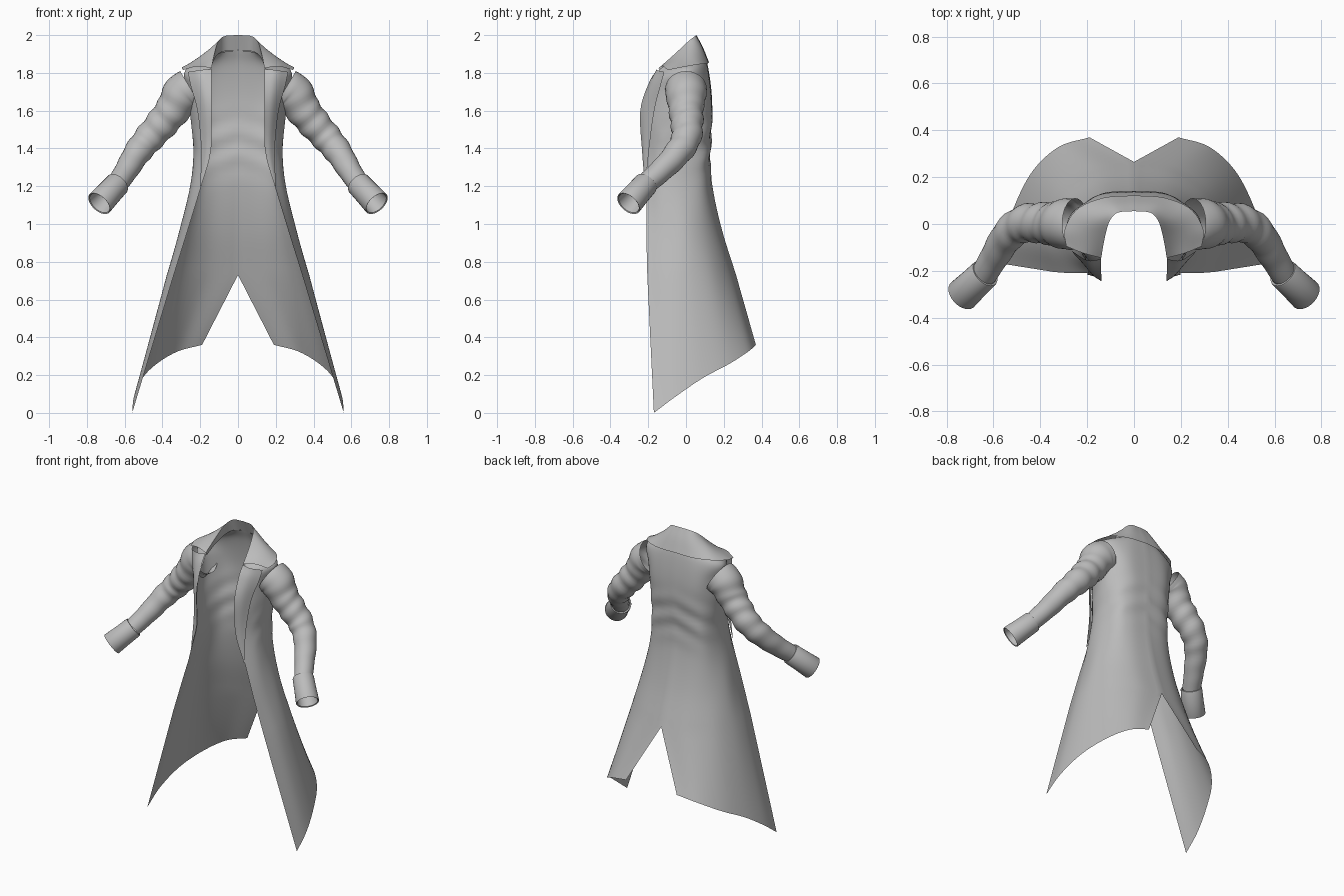
import bpy, math
from mathutils import Vector as V

if "Cube" in bpy.data.objects:
    bpy.data.objects.remove(bpy.data.objects["Cube"])

cloth = bpy.data.materials.new("grey_cloth")
cloth.diffuse_color = (0.5, 0.5, 0.5, 1)
cloth.use_nodes = True
cloth.node_tree.nodes["Principled BSDF"].inputs["Base Color"].default_value = cloth.diffuse_color


def smooth(pts, n):
    """Points along a smooth curve through pts, n steps per span."""
    p = [V(q) for q in pts]
    p = [2 * p[0] - p[1]] + p + [2 * p[-1] - p[-2]]
    out = []
    for i in range(1, len(p) - 2):
        a, b, c, d = p[i - 1:i + 3]
        for k in range(n):
            t = k / n
            out.append(0.5 * (2 * b + (c - a) * t + (2 * a - 5 * b + 4 * c - d) * t * t
                              + (3 * b - a - 3 * c + d) * t ** 3))
    return out + [p[-2]]


def columns(rows, n):
    """Refine a stack of rows downwards."""
    return [list(r) for r in zip(*[smooth(c, n) for c in zip(*rows)])]


def sheet(name, rows, closed=False, angle=40):
    """Mesh from a grid of points, mirrored to the other side."""
    w = len(rows[0])
    verts = [p for r in rows for p in r]
    faces = []
    for r in range(len(rows) - 1):
        for c in range(w if closed else w - 1):
            d = (c + 1) % w
            faces.append((r * w + c, r * w + d, (r + 1) * w + d, (r + 1) * w + c))
    me = bpy.data.meshes.new(name)
    me.from_pydata(verts, [], faces)
    me.materials.append(cloth)
    ob = bpy.data.objects.new(name, me)
    bpy.context.collection.objects.link(ob)
    m = ob.modifiers.new("mirror", 'MIRROR')
    m.use_clip = True
    m.merge_threshold = 0.0005
    bpy.ops.object.select_all(action='DESELECT')
    ob.select_set(True)
    bpy.context.view_layer.objects.active = ob
    bpy.ops.object.shade_smooth_by_angle(angle=math.radians(angle))
    return ob


def ring(centre, tangent, r, n=28, crease=None):
    t = tangent.normalized()
    a = V((0, 1, 0)).cross(t).normalized()
    b = t.cross(a)
    out = []
    for k in range(n):
        th = 2 * math.pi * k / n
        rr = r * (1 + (crease(th) if crease else 0))
        out.append(centre + a * rr * math.cos(th) + b * rr * math.sin(th))
    return out


# Coat body: half sections from centre back round the side to the front edge
def level(z, *xy):
    return [(x, y, z) for x, y in xy]


sections = [
    [(0, .09, 1.92), (.08, .075, 1.91), (.13, .03, 1.89), (.15, -.03, 1.87), (.15, -.09, 1.845), (.14, -.14, 1.82)],
    [(0, .115, 1.84), (.13, .105, 1.83), (.24, .06, 1.82), (.28, -.01, 1.81), (.23, -.1, 1.79), (.14, -.17, 1.77)],
    level(1.70, (0, .135), (.14, .125), (.22, .08), (.265, 0), (.22, -.12), (.14, -.215)),
    level(1.55, (0, .14), (.13, .13), (.21, .08), (.25, -.01), (.22, -.13), (.14, -.24)),
    level(1.38, (0, .13), (.13, .12), (.20, .08), (.235, -.02), (.22, -.13), (.145, -.225)),
    level(1.20, (0, .14), (.13, .125), (.21, .08), (.25, -.02), (.245, -.13), (.195, -.21)),
    level(0.97, (0, .19), (.15, .165), (.25, .10), (.305, 0), (.30, -.11), (.265, -.21)),
    level(0.73, (0, .265), (.17, .235), (.30, .15), (.365, .03), (.375, -.09), (.34, -.205)),
]
hem = [(.19, .37, .36), (.32, .33, .325), (.43, .23, .26), (.505, .09, .185), (.55, -.05, .09), (.56, -.17, 0)]
rows = columns([smooth(s, 6) for s in sections], 6)
# Skirt falls straight to the slanted hem, leaving the back vent open
last, end = rows[-1], smooth(hem, 6)
rows += [[a.lerp(b, k / 8) for a, b in zip(last, end)] for k in range(1, 9)]
# Soft waist creases on the back and sides
for r in rows:
    for c, p in enumerate(r[:-6]):
        fade = math.exp(-((p.z - 1.42) / .13) ** 2)
        p.y += .006 * fade * math.sin(p.z * 45 + c * .35)
sheet("coat_body", rows)

# Folded collar: inner stand, fold line, fall, outer edge
collar = [
    [(0, .085, 1.92), (.07, .075, 1.915), (.11, .03, 1.895), (.135, -.05, 1.85), (.145, -.13, 1.80)],
    [(0, .055, 2.0), (.07, .048, 1.995), (.105, .01, 1.965), (.125, -.06, 1.90), (.14, -.145, 1.825)],
    [(0, .09, 1.935), (.10, .08, 1.93), (.17, .03, 1.91), (.21, -.04, 1.87), (.215, -.125, 1.835)],
    [(0, .122, 1.855), (.13, .112, 1.85), (.24, .065, 1.845), (.295, -.02, 1.83), (.29, -.095, 1.815)],
]
fine = [smooth(s, 6) for s in collar]
stand = [[a.lerp(b, k / 3) for a, b in zip(fine[0], fine[1])] for k in range(3)]
sheet("collar", stand + columns(fine[1:], 4), angle=60)

# Lapels: tapering flaps from the outer edge to the front fold
lapel = [
    [(.265, -.115, 1.805), (.20, -.155, 1.815), (.14, -.15, 1.82)],
    [(.25, -.135, 1.73), (.195, -.185, 1.74), (.14, -.195, 1.75)],
    [(.215, -.168, 1.60), (.18, -.215, 1.60), (.14, -.242, 1.60)],
    [(.195, -.195, 1.40), (.17, -.222, 1.39), (.145, -.232, 1.38)],
    [(.20, -.215, 1.20), (.197, -.216, 1.20), (.195, -.217, 1.20)],
]
sheet("lapel", columns([smooth(s, 4) for s in lapel], 5))

# Sleeves: bent tubes, creased above and around the elbow
path = [(.25, 0, 1.715), (.295, 0, 1.685), (.345, 0, 1.605), (.405, .005, 1.53), (.475, 0, 1.45),
        (.535, -.045, 1.375), (.59, -.13, 1.285), (.64, -.215, 1.21)]
radii = [.11, .108, .092, .085, .078, .071, .062, .056]
centres = smooth(path, 6)
widths = smooth([(r, 0, 0) for r in radii], 6)
tube = []
for i, c in enumerate(centres):
    t = centres[min(i + 1, len(centres) - 1)] - centres[max(i - 1, 0)]
    s = i / (len(centres) - 1)
    amp = .05 * math.sin(math.pi * s) ** 1.5

    def crease(th, s=s, amp=amp):
        return amp * math.sin(s * 48 + 1.6 * math.sin(th))
    tube.append(ring(c, t, widths[i].x, crease=crease))
sheet("sleeve", tube, closed=True)

# Turned-back cuffs with a lined opening
start, stop = V((.635, -.21, 1.215)), V((.735, -.305, 1.108))
axis = stop - start
profile = [(.05, .052), (0, .056), (0, .064), (.03, .066), (.5, .068), (.97, .072), (1, .070),
           (.98, .064), (.6, .058), (.2, .054)]
sheet("cuff", [ring(start + axis * f, axis, r) for f, r in profile], closed=True)
